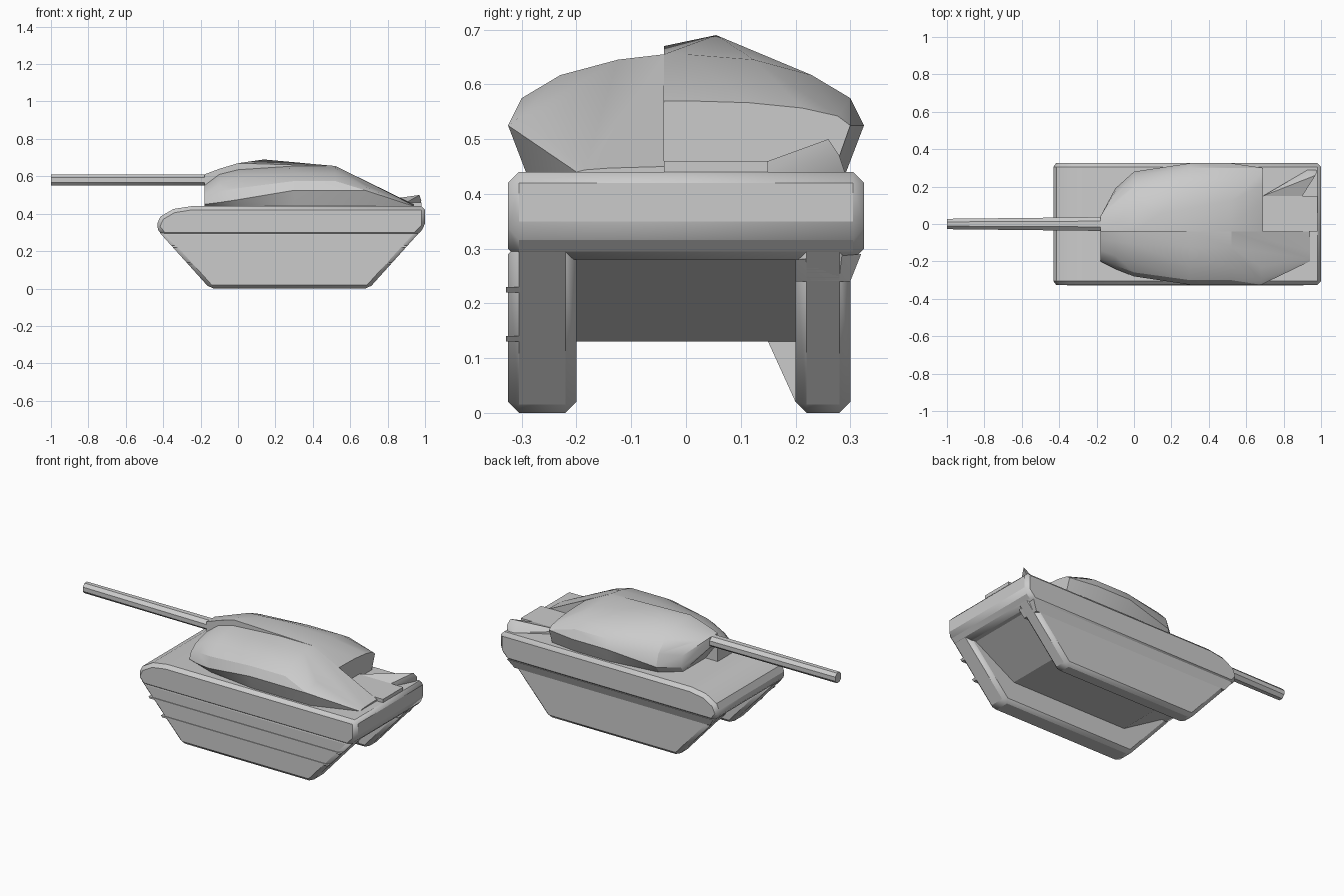
import bpy, bmesh, math

cube = bpy.data.objects.get("Cube")
if cube:
    bpy.data.objects.remove(cube, do_unlink=True)

# Main measures shared by all parts
HALF_WIDTH = 0.325
DECK = 0.44
WAIST = 0.31
BELLY = 0.13
TAIL = 1.0
FRONT_FOOT, REAR_FOOT = -0.15, 0.7
SLOPE = 0.9
TRACK_INNER = 0.2
LEFT_OUTER = 0.3
CENTRE_WALL = -0.04
CHAMFER = 0.02

grey = bpy.data.materials.new("plain grey")
grey.use_nodes = True
grey.diffuse_color = (0.6, 0.6, 0.6, 1)
grey.node_tree.nodes["Principled BSDF"].inputs["Base Color"].default_value = grey.diffuse_color


def shell(name, points, chamfer=None):
    """Convex faceted body wrapped around its corner points."""
    bm = bmesh.new()
    for point in points:
        bm.verts.new(point)
    hull = bmesh.ops.convex_hull(bm, input=bm.verts)
    spare = {v for v in hull["geom_interior"] if isinstance(v, bmesh.types.BMVert)}
    bmesh.ops.delete(bm, geom=list(spare), context='VERTS')
    bmesh.ops.dissolve_limit(bm, angle_limit=math.radians(1), verts=bm.verts, edges=bm.edges)
    bmesh.ops.recalc_face_normals(bm, faces=bm.faces)
    mesh = bpy.data.meshes.new(name)
    bm.to_mesh(mesh)
    bm.free()
    mesh.materials.append(grey)
    obj = bpy.data.objects.new(name, mesh)
    bpy.context.collection.objects.link(obj)
    if chamfer:
        modifier = obj.modifiers.new("chamfer", 'BEVEL')
        modifier.width = chamfer
        modifier.segments = 1
        modifier.angle_limit = math.radians(40)
    bpy.ops.object.select_all(action='DESELECT')
    obj.select_set(True)
    bpy.context.view_layer.objects.active = obj
    bpy.ops.object.shade_smooth_by_angle(angle=math.radians(22))


def slab(name, profile, right, left, chamfer=None):
    """Side profile (x, z) extruded across the width."""
    shell(name, [(x, y, z) for x, z in profile for y in (right, left)], chamfer)


def ends(z):
    """Front and rear x of the raked track outline at a height."""
    return FRONT_FOOT - SLOPE * z, REAR_FOOT + SLOPE * z


def raked(low, high):
    """Trapezoid profile between two heights of the track outline."""
    return [(x, z) for z in (low, high) for x in ends(z)]


def section(x, width, shoulder, crown, side, inner):
    """Half cross-section of the turret: undercut, shoulder and elliptic roof."""
    steps = 4
    points = [(x, inner, DECK), (x, inner, crown), (x, side * width * SLOPE, DECK)]
    for i in range(steps + 1):
        angle = math.pi / 2 * i / steps
        y = side * width * math.sin(angle)
        z = shoulder + (crown - shoulder) * math.cos(angle)
        points.append((x, min(y, inner) if side < 0 else max(y, inner), z))
    return points


def turret_half(name, stations, side, inner):
    shell(name, [p for station in stations for p in section(*station, side, inner)])


# Upper hull with a rounded nose and upright tail
nose_x, nose_z = -0.25, 0.33
nose_length, nose_height = 0.19, DECK - nose_z
nose = [(nose_x - nose_length * math.cos(a), nose_z + nose_height * math.sin(a))
        for a in (math.radians(30 * i) for i in range(4))]
skirt_top = 0.28
upper_profile = nose + [(TAIL, DECK), (TAIL, nose_z)] + [(x, skirt_top) for x in ends(skirt_top)]
slab("upper_hull", upper_profile, -HALF_WIDTH, HALF_WIDTH, CHAMFER)

# Tracks, the left one set slightly inward
slab("right_track", raked(0, WAIST), -HALF_WIDTH, -TRACK_INNER, CHAMFER)
slab("left_track", raked(0, WAIST), TRACK_INNER, LEFT_OUTER, CHAMFER)

# Flare from the left track out to the hull
skirt_low = skirt_top - 2 * CHAMFER
flare = [(x, TRACK_INNER, z) for x, z in raked(skirt_low, skirt_top)]
flare += [(x, LEFT_OUTER, skirt_low) for x in ends(skirt_low)]
flare += [(x, HALF_WIDTH - CHAMFER / 4, skirt_top + CHAMFER / 2) for x in ends(skirt_top)]
shell("left_skirt", flare)

# Thin seams along the right track
for height in (BELLY, 0.22):
    slab("right_track_seam", raked(height, height + CHAMFER / 2),
         -HALF_WIDTH - CHAMFER / 5, -LEFT_OUTER)

# Belly with long sloping ends, and a gusset against the left track
belly_front, belly_rear = -0.1, 0.65
waist_front, waist_rear = ends(WAIST)
slab("belly", [(belly_front, BELLY), (belly_rear, BELLY),
               (waist_rear - CHAMFER, WAIST), (waist_front + CHAMFER, WAIST)],
     -TRACK_INNER, TRACK_INNER)
gusset = [(TRACK_INNER - 0.05, BELLY), (TRACK_INNER, BELLY), (TRACK_INNER, CHAMFER)]
shell("left_inner_slope", [(x, y, z) for x in (belly_front, belly_rear) for y, z in gusset])

# Turret halves: x, half width, shoulder height, crown height
widest = 0.525
roof = 0.655
brow = (-0.18, 0.2, 0.45, 0.55)
tail = (0.94, 0.2, DECK, DECK + CHAMFER / 2)
turret_half("turret_right", [brow,
                             (-0.1, 0.24, 0.46, 0.61),
                             (0, 0.28, 0.475, 0.635),
                             (0.3, HALF_WIDTH, widest, roof),
                             (0.52, HALF_WIDTH, widest, roof),
                             (0.68, HALF_WIDTH, widest, 0.57),
                             tail], -1, CENTRE_WALL)
mantlet = [(brow[0], y, z) for y in (CENTRE_WALL, -CENTRE_WALL) for z in (0.55, 0.61)]
left_stations = [(-0.1, 0.19, 0.47, 0.64),
                 (0, 0.28, 0.48, 0.67),
                 (0.3, HALF_WIDTH, widest, roof),
                 (0.52, HALF_WIDTH, widest, roof),
                 (0.69, LEFT_OUTER, widest, 0.57)]
peak = (0.14, 0.055, 0.69)
shell("turret_left", mantlet + [peak] + [p for station in left_stations
                                         for p in section(*station, 1, CENTRE_WALL)])

# Gun barrel, an eight-sided tube widening toward the turret
barrel_z = 0.58
barrel_radius = 0.03
barrel = []
for x, spread in ((-TAIL, 1), (0, 1.4)):
    for i in range(8):
        angle = math.pi / 4 * (i + 0.5)
        barrel.append((x, barrel_radius * spread * math.cos(angle),
                       barrel_z + barrel_radius * 1.08 * math.sin(angle)))
shell("gun_barrel", barrel)

# Raised deck plate and corner fin at the rear
plate_top = DECK + CHAMFER
plate_left = 0.15
slab("rear_deck", [(x, z) for x in (0.6, TAIL - CHAMFER) for z in (DECK - CHAMFER, plate_top)],
     CENTRE_WALL, plate_left)
fin_base = [(0.69, plate_left), (0.9, plate_left), (0.97, 0.29), (0.93, 0.29)]
fin_top = [(0.93, 0.25, 0.49), (0.97, 0.26, 0.5), (0.98, 0.28, 0.47)]
shell("rear_fin", [(x, y, DECK) for x, y in fin_base]
      + [(x, y, plate_top) for x, y in fin_base[:2]] + fin_top)
